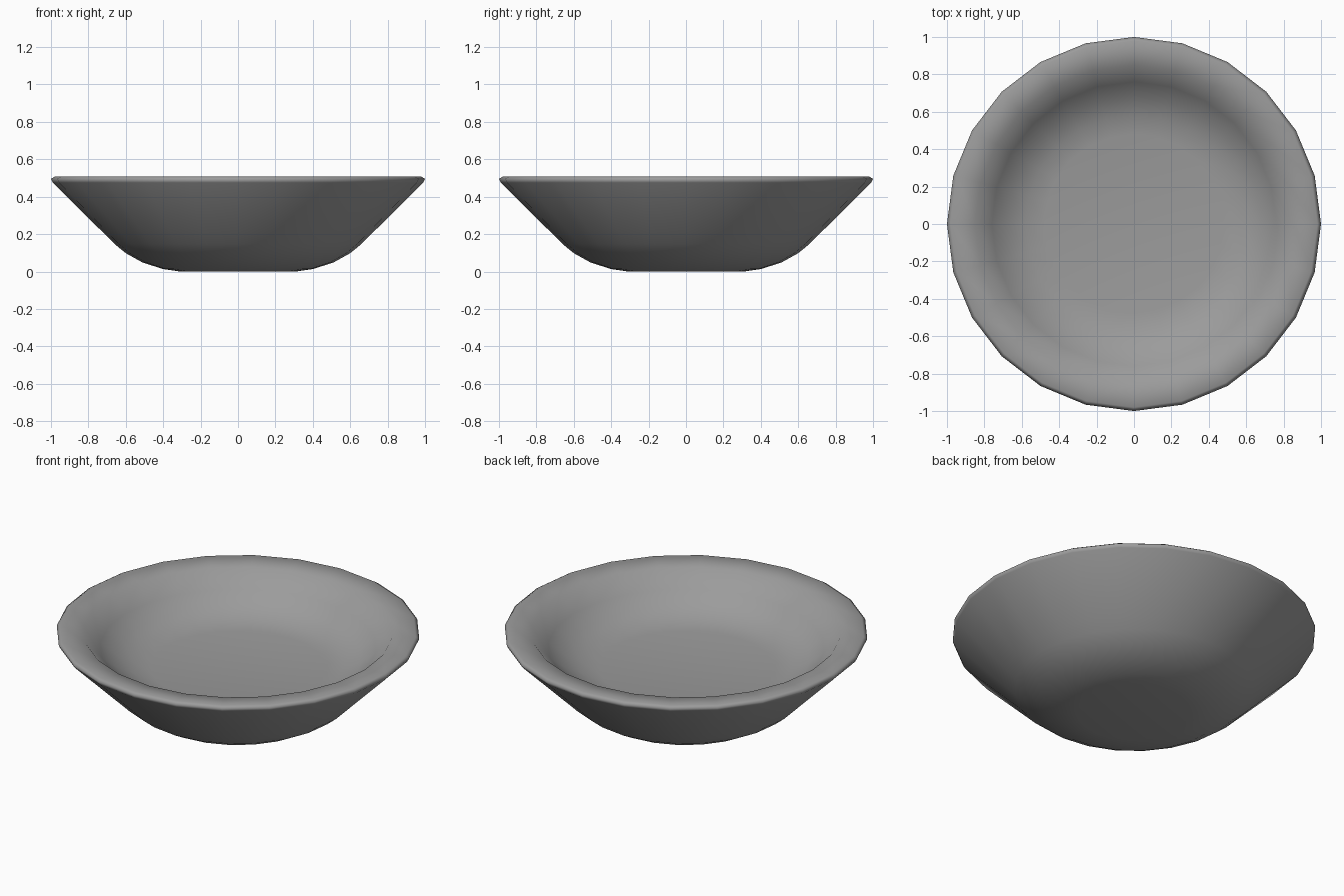
import bpy, bmesh, math

if "Cube" in bpy.data.objects:
    bpy.data.objects.remove(bpy.data.objects["Cube"])

SIDES = 24
# Half profile (radius, height): underside, outer wall, flat rim, inner wall, raised floor
PROFILE = [
    (0.0, 0.0), (0.31, 0.0), (0.40, 0.013), (0.51, 0.048), (0.60, 0.098), (0.66, 0.147),
    (0.71, 0.197), (0.99, 0.475), (1.0, 0.495), (0.98, 0.508),
    (0.85, 0.495), (0.76, 0.403), (0.68, 0.34), (0.58, 0.297),
    (0.48, 0.282), (0.0, 0.28),
]


def lathe(name, profile, sides):
    """Spin a half profile around z into a closed solid."""
    bm = bmesh.new()
    verts = [bm.verts.new((r, 0, z)) for r, z in profile]
    edges = [bm.edges.new(pair) for pair in zip(verts, verts[1:])]
    bmesh.ops.spin(bm, geom=verts + edges, cent=(0, 0, 0), axis=(0, 0, 1),
                   angle=2 * math.pi, steps=sides)
    bmesh.ops.remove_doubles(bm, verts=bm.verts, dist=0.0005)
    bmesh.ops.recalc_face_normals(bm, faces=bm.faces)
    for face in bm.faces:
        face.smooth = True
    mesh = bpy.data.meshes.new(name)
    bm.to_mesh(mesh)
    bm.free()
    obj = bpy.data.objects.new(name, mesh)
    bpy.context.collection.objects.link(obj)
    return obj


# Bowl in a mid-dark grey
bowl = lathe("bowl", PROFILE, SIDES)
grey = bpy.data.materials.new("dark_grey")
grey.diffuse_color = (0.33, 0.33, 0.33, 1)
grey.use_nodes = True
grey.node_tree.nodes["Principled BSDF"].inputs["Base Color"].default_value = grey.diffuse_color
bowl.data.materials.append(grey)
